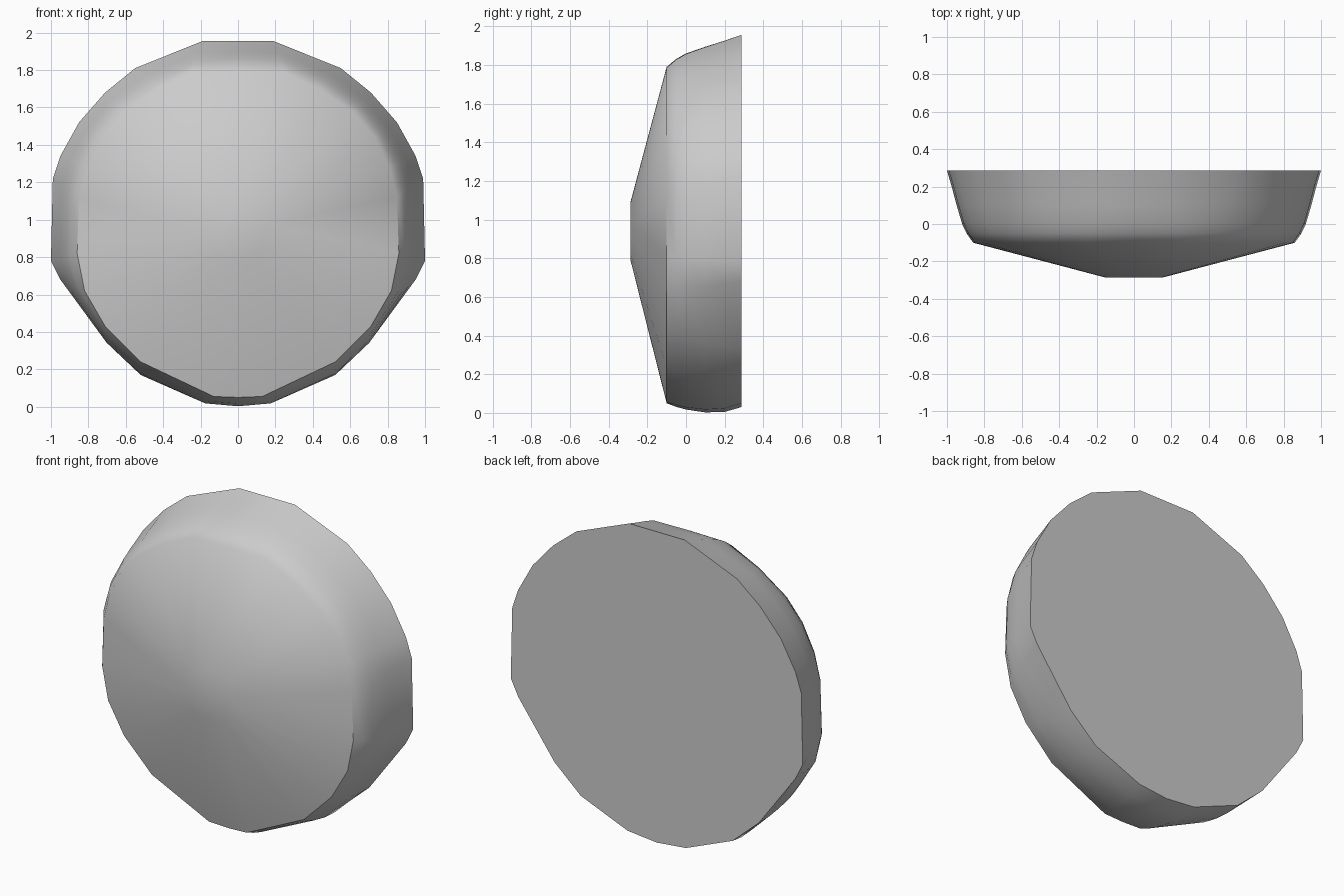
import bpy
import bmesh
import math

cube = bpy.data.objects.get("Cube")
if cube:
    bpy.data.objects.remove(cube, do_unlink=True)

grey = bpy.data.materials.new("plain grey")
grey.use_nodes = True
grey.diffuse_color = (0.6, 0.6, 0.6, 1)
grey.node_tree.nodes["Principled BSDF"].inputs["Base Color"].default_value = (0.6, 0.6, 0.6, 1)

# Half outlines (x, z) from top to bottom, mirrored across x = 0
BACK = [(0, 1.955), (0.19, 1.955), (0.55, 1.81), (0.71, 1.68), (0.85, 1.52),
        (0.95, 1.34), (0.99, 1.22), (1, 0.78), (0.95, 0.68), (0.7, 0.34),
        (0.52, 0.18), (0.2, 0.05), (0, 0.03)]
RIM = [(0, 1.79), (0.25, 1.785), (0.43, 1.7), (0.62, 1.57), (0.73, 1.44),
       (0.81, 1.28), (0.85, 1.12), (0.86, 0.82), (0.82, 0.62), (0.71, 0.43),
       (0.52, 0.24), (0.13, 0.055), (0, 0.05)]
CENTRE = 0.93


def blend(t, dip):
    """Outline between rim and back, with its underside bulging by dip."""
    half = []
    for (ax, az), (bx, bz) in zip(RIM, BACK):
        x, z = ax + (bx - ax) * t, az + (bz - az) * t
        z -= dip * max(0, (CENTRE - z) / CENTRE) ** 1.5
        half.append((x, z))
    return half


def tip():
    """Small flat boss outline in the middle of the front."""
    half = []
    for x, z in RIM:
        a = math.atan2(x, z - CENTRE)
        half.append((0.155 * math.sin(a), 0.94 + 0.155 * math.cos(a)))
    return half


def add_ring(bm, half, y):
    loop = half + [(-x, z) for x, z in reversed(half[1:-1])]
    return [bm.verts.new((x, y, z)) for x, z in loop]


# Loft the rings from the front boss to the flat back
bm = bmesh.new()
sections = [(-0.286, tip()), (-0.1, blend(0, 0)), (-0.05, blend(0.25, 0.015)),
            (0, blend(0.42, 0.026)), (0.1, blend(0.63, 0.037)),
            (0.2, blend(0.82, 0.03)), (0.286, blend(1, 0))]
rings = [add_ring(bm, half, y) for y, half in sections]
for a, b in zip(rings, rings[1:]):
    for i in range(len(a)):
        j = (i + 1) % len(a)
        bm.faces.new((a[i], a[j], b[j], b[i]))
bm.faces.new(rings[0])
bm.faces.new(rings[-1])
bmesh.ops.recalc_face_normals(bm, faces=bm.faces)

mesh = bpy.data.meshes.new("domed_disc")
bm.to_mesh(mesh)
bm.free()
mesh.materials.append(grey)
disc = bpy.data.objects.new("domed_disc", mesh)
bpy.context.collection.objects.link(disc)

# Smooth sides with a crisp back edge
bpy.ops.object.select_all(action="DESELECT")
disc.select_set(True)
bpy.context.view_layer.objects.active = disc
bpy.ops.object.shade_smooth_by_angle(angle=math.radians(40))
